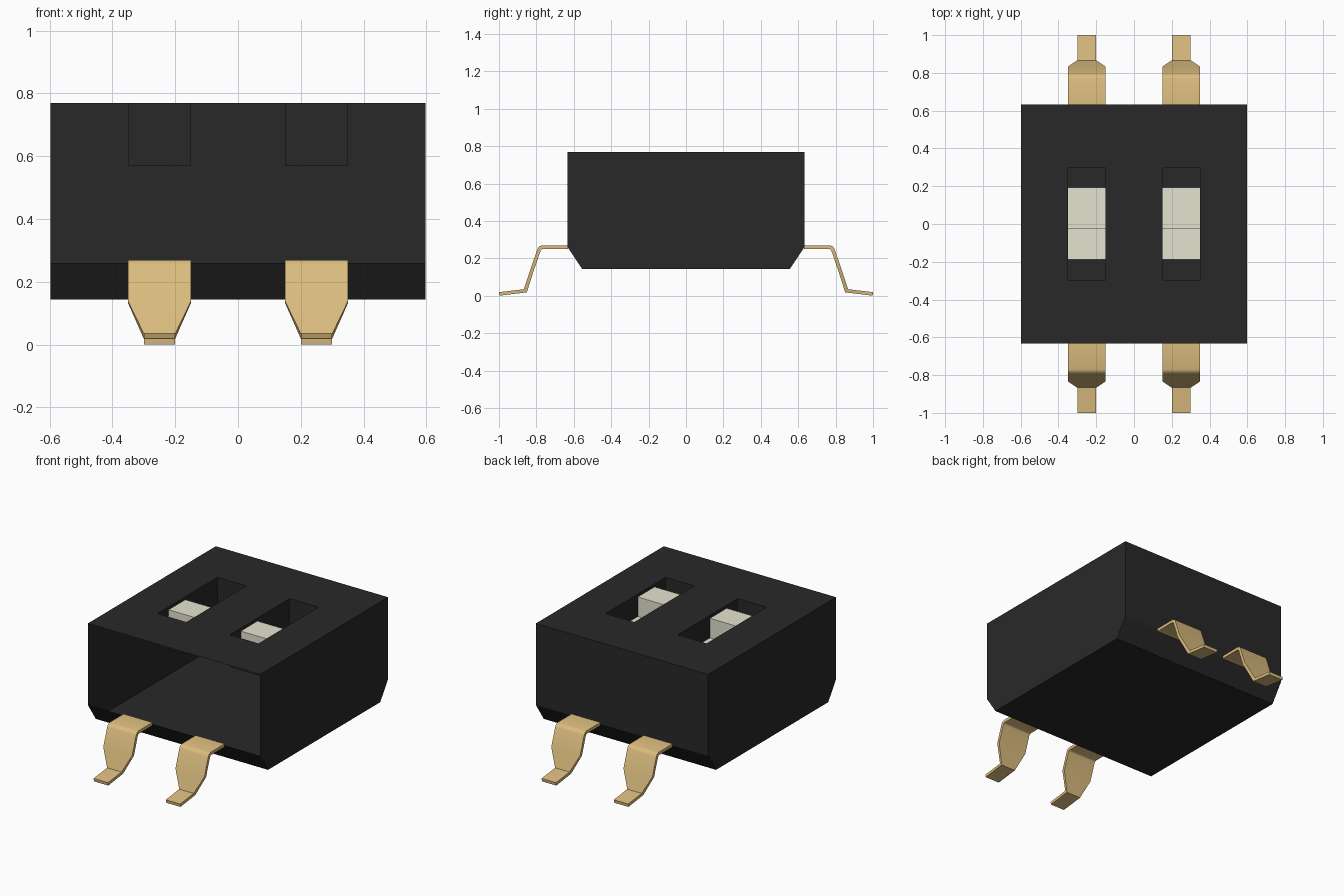
import bpy, bmesh, math
from mathutils import Vector

if "Cube" in bpy.data.objects:
    bpy.data.objects.remove(bpy.data.objects["Cube"], do_unlink=True)


def material(name, rgb):
    m = bpy.data.materials.new(name)
    m.use_nodes = True
    m.diffuse_color = (*rgb, 1)
    bsdf = next(n for n in m.node_tree.nodes if n.type == 'BSDF_PRINCIPLED')
    bsdf.inputs["Base Color"].default_value = (*rgb, 1)
    bsdf.inputs["Roughness"].default_value = 0.6
    return m


BLACK = material("black plastic", (0.022, 0.0215, 0.0215))
IVORY = material("ivory plastic", (0.778, 0.770, 0.626))
GOLD = material("pale gold metal", (0.708, 0.504, 0.210))


def finish(bm, name, mat):
    mesh = bpy.data.meshes.new(name)
    bm.to_mesh(mesh)
    bm.free()
    mesh.materials.append(mat)
    ob = bpy.data.objects.new(name, mesh)
    bpy.context.collection.objects.link(ob)
    return ob


def prism(profile, x0, x1):
    """Closed prism along x from a (y, z) profile."""
    bm = bmesh.new()
    a = [bm.verts.new((x0, y, z)) for y, z in profile]
    b = [bm.verts.new((x1, y, z)) for y, z in profile]
    bm.faces.new(a)
    bm.faces.new(b[::-1])
    for i in range(len(a)):
        j = (i + 1) % len(a)
        bm.faces.new((a[i], b[i], b[j], a[j]))
    bmesh.ops.recalc_face_normals(bm, faces=bm.faces)
    return bm


HALF_X, HALF_Y, TOP, SHOULDER, BASE = 0.597, 0.633, 0.77, 0.26, 0.143
COLUMNS = (-0.25, 0.25)
HALF_SLOT, SLOT_Y, SLOT_DEPTH = 0.1, 0.297, 0.2

# Housing: thin shell with chamfered lower edges
bm = prism([(-HALF_Y, TOP), (-HALF_Y, SHOULDER), (-0.555, BASE),
            (0.555, BASE), (HALF_Y, SHOULDER), (HALF_Y, TOP)], -HALF_X, HALF_X)

# Switch slots: cut the lid into cells and push two of them down
cuts = [((c + s * HALF_SLOT, 0, 0), (1, 0, 0)) for c in COLUMNS for s in (-1, 1)]
cuts += [((0, s * SLOT_Y, 0), (0, 1, 0)) for s in (-1, 1)]
for co, no in cuts:
    bmesh.ops.bisect_plane(bm, geom=bm.verts[:] + bm.edges[:] + bm.faces[:],
                           plane_co=co, plane_no=no)
bm.normal_update()
slots = []
for f in bm.faces:
    c = f.calc_center_median()
    if c.z > TOP - 0.001 and abs(c.y) < 0.1 and abs(abs(c.x) - 0.25) < 0.05:
        slots.append(f)
bmesh.ops.inset_individual(bm, faces=slots, thickness=0, depth=-SLOT_DEPTH)
bm.normal_update()

# The upper front wall is open
front = [f for f in bm.faces if f.normal.y < -0.99
         and f.calc_center_median().y < -HALF_Y + 0.001]
bmesh.ops.delete(bm, geom=front, context='FACES')
finish(bm, "housing", BLACK)

# Stepped sliders, raised at the front
floor = TOP - SLOT_DEPTH + 0.001
for c, side in zip(COLUMNS, ("right", "left")):
    bm = prism([(-0.188, floor), (0.192, floor), (0.192, 0.63),
                (-0.022, 0.63), (-0.022, 0.752), (-0.188, 0.752)],
               c - 0.099, c + 0.099)
    finish(bm, "slider_" + side, IVORY)

# Bent pins: ribbon (y, z, half width) given thickness
PIN = [(0.632, 0.26, 0.1), (0.768, 0.26, 0.1), (0.779, 0.256, 0.1),
       (0.786, 0.245, 0.1), (0.824, 0.135, 0.1), (0.859, 0.027, 0.05),
       (0.999, 0.010, 0.05)]


def pin(name, x, direction):
    bm = bmesh.new()
    rows = [[bm.verts.new((x + s * w, direction * y, z)) for s in (-1, 1)]
            for y, z, w in PIN]
    for p, q in zip(rows, rows[1:]):
        bm.faces.new((p[0], p[1], q[1], q[0]))
    bmesh.ops.recalc_face_normals(bm, faces=bm.faces)
    ob = finish(bm, name, GOLD)
    mod = ob.modifiers.new("thickness", 'SOLIDIFY')
    mod.thickness, mod.offset, mod.use_even_offset = 0.019, 0, True
    bpy.ops.object.select_all(action='DESELECT')
    ob.select_set(True)
    bpy.context.view_layer.objects.active = ob
    bpy.ops.object.modifier_apply(modifier=mod.name)
    bpy.ops.object.shade_smooth_by_angle(angle=math.radians(40))


for end, direction in (("front", -1), ("back", 1)):
    for c, side in zip(COLUMNS, ("right", "left")):
        pin(f"pin_{end}_{side}", c, direction)
